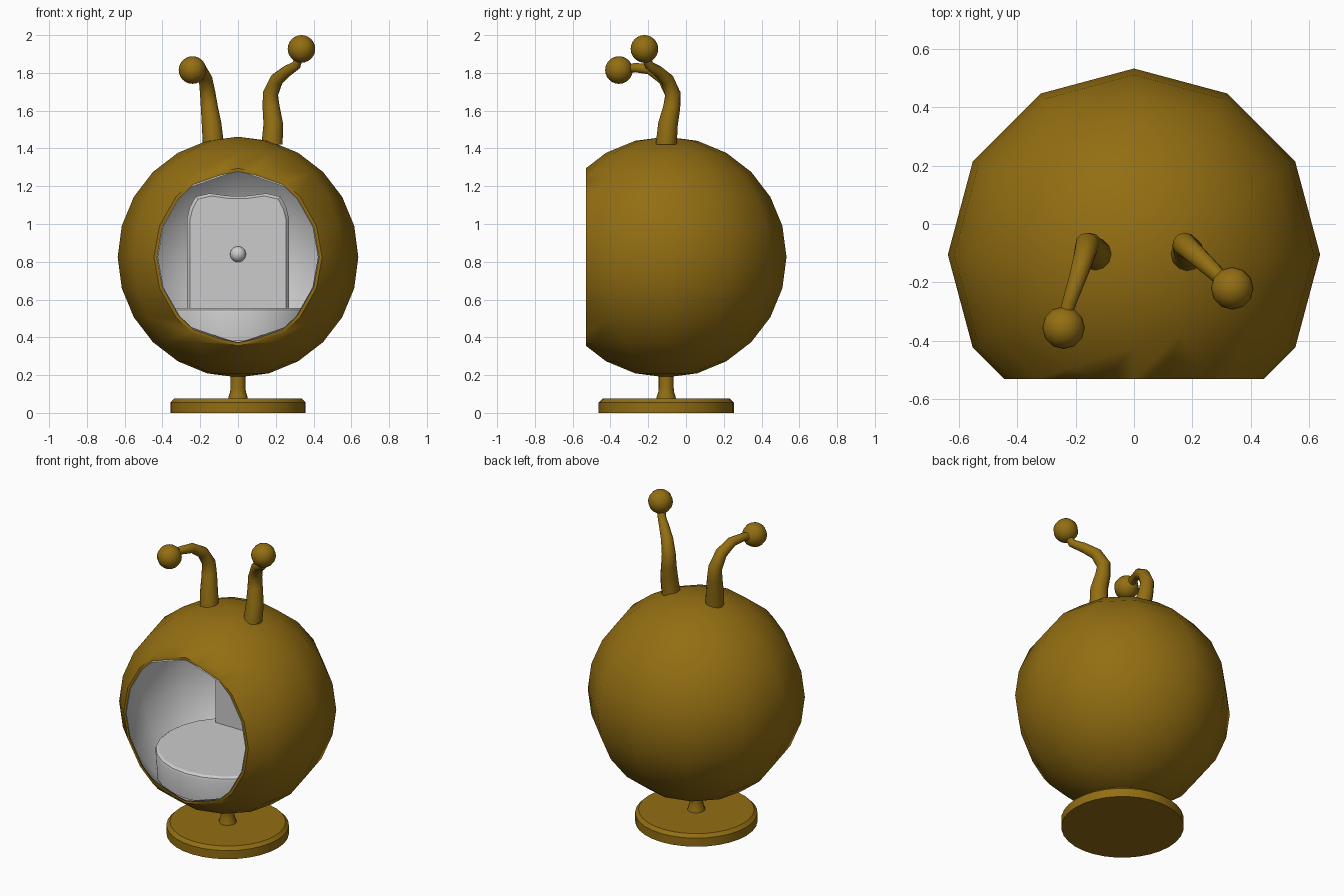
import bpy, bmesh, math
from mathutils import Vector, Matrix

if "Cube" in bpy.data.objects:
    bpy.data.objects.remove(bpy.data.objects["Cube"])

CY, CZ, R = -0.105, 0.825, 0.637      # globe centre and radius
FRONT = -0.53                         # plane of the opening

ochre = bpy.data.materials.new("ochre")
ochre.diffuse_color = (0.29, 0.155, 0.006, 1)
ochre.use_nodes = True
ochre.node_tree.nodes["Principled BSDF"].inputs["Base Color"].default_value = ochre.diffuse_color


def finish(name, bm, mat=None, angle=40):
    bmesh.ops.recalc_face_normals(bm, faces=bm.faces)
    me = bpy.data.meshes.new(name)
    bm.to_mesh(me)
    bm.free()
    ob = bpy.data.objects.new(name, me)
    bpy.context.collection.objects.link(ob)
    if mat:
        me.materials.append(mat)
    bpy.ops.object.select_all(action='DESELECT')
    ob.select_set(True)
    bpy.context.view_layer.objects.active = ob
    bpy.ops.object.shade_smooth_by_angle(angle=math.radians(angle))
    return ob


def sphere(bm, c, r, u=12, v=12):
    bmesh.ops.create_uvsphere(bm, u_segments=u, v_segments=v, radius=r,
                              matrix=Matrix.Translation(c))


def open_sphere(bm, r):
    sphere(bm, (0, CY, CZ), r)
    bmesh.ops.bisect_plane(bm, geom=bm.verts[:] + bm.edges[:] + bm.faces[:],
                           plane_co=(0, FRONT, 0), plane_no=(0, -1, 0), clear_outer=True)


def lathe(name, profile, n, mat=None):
    bm = bmesh.new()
    vs = [bm.verts.new((r, CY, z)) for r, z in profile]
    es = [bm.edges.new(p) for p in zip(vs, vs[1:])]
    bmesh.ops.spin(bm, geom=vs + es, cent=(0, CY, 0), axis=(0, 0, 1),
                   angle=math.tau, steps=n, use_merge=True)
    bmesh.ops.remove_doubles(bm, verts=bm.verts, dist=1e-4)
    return finish(name, bm, mat, 30)


# Outer globe with a flat rim around the opening
bm = bmesh.new()
open_sphere(bm, R)
rim = [e for e in bm.edges if e.is_boundary]
ext = bmesh.ops.extrude_edge_only(bm, edges=rim)["geom"]
inner_scale = 0.965
for v in (g for g in ext if isinstance(g, bmesh.types.BMVert)):
    v.co.x *= inner_scale
    v.co.z = CZ + (v.co.z - CZ) * inner_scale
finish("globe_shell", bm, ochre)

# Grey lining, facing inwards
bm = bmesh.new()
open_sphere(bm, R - 0.016)
lining = finish("globe_lining", bm)
lining.data.flip_normals()

# Seat cushion
lathe("seat_cushion", [(0, 0.38), (0.415, 0.38), (0.425, 0.53), (0.42, 0.545),
                       (0.405, 0.555), (0, 0.555)], 24)

# Backrest: rounded outline with a slight dip on top, bevelled front edge
half = [(0.27, 0.53), (0.27, 1.03), (0.255, 1.09), (0.225, 1.145), (0.15, 1.162), (0.06, 1.15)]
outline = half + [(0, 1.148)] + [(-x, z) for x, z in reversed(half)]
bm = bmesh.new()
rings = []
for y, s in ((0.135, 0.945), (0.155, 1.0), (0.36, 1.0)):
    rings.append([bm.verts.new((x * s, y, 0.53 + (z - 0.53) * (1 - (1 - s) * 0.4)))
                  for x, z in outline])
n = len(outline)
for a, b in zip(rings, rings[1:]):
    for i in range(n):
        j = (i + 1) % n
        bm.faces.new((a[i], a[j], b[j], b[i]))
bm.faces.new(rings[0])
bm.faces.new(rings[-1])
finish("backrest", bm, None, 30)

# Button on the backrest
bm = bmesh.new()
sphere(bm, (0, 0.135, 0.84), 0.042, 16, 10)
finish("backrest_button", bm)

# Stand: disc with chamfered rim, and flared stem
lathe("base_disc", [(0, 0), (0.358, 0), (0.358, 0.055), (0.338, 0.075), (0, 0.075)], 32, ochre)
lathe("stem", [(0, 0.07), (0.053, 0.07), (0.05, 0.085), (0.042, 0.11), (0.04, 0.13),
               (0.04, 0.215), (0, 0.215)], 16, ochre)


# Antennae: tapering tubes ending in balls
def antenna(side, path, ball):
    radii = [0.056, 0.052, 0.045, 0.041, 0.036, 0.03, 0.025, 0.022]
    pts = [Vector(p) for p in path]
    bm = bmesh.new()
    rings, t_old, u = [], None, Vector((1, 0, 0))
    for i, p in enumerate(pts):
        t = (pts[min(i + 1, len(pts) - 1)] - pts[max(i - 1, 0)]).normalized()
        if i == 0:
            t = Vector((0, 0, 1))
        u = (u - t * u.dot(t)).normalized()
        w = t.cross(u)
        rings.append([bm.verts.new(p + radii[i] * (u * math.cos(a) + w * math.sin(a)))
                      for a in (k * math.tau / 12 for k in range(12))])
    for a, b in zip(rings, rings[1:]):
        for k in range(12):
            j = (k + 1) % 12
            bm.faces.new((a[k], a[j], b[j], b[k]))
    bm.faces.new(rings[0])
    bm.faces.new(rings[-1])
    finish(side + "_antenna", bm, ochre, 50)
    bm = bmesh.new()
    sphere(bm, ball, 0.073, 12, 12)
    finish(side + "_antenna_ball", bm, ochre)


antenna("left", [(-0.13, -0.105, 1.42), (-0.14, -0.095, 1.53), (-0.152, -0.075, 1.62),
                 (-0.16, -0.07, 1.69), (-0.172, -0.115, 1.77), (-0.195, -0.19, 1.82),
                 (-0.222, -0.27, 1.828), (-0.24, -0.33, 1.815)], (-0.241, -0.355, 1.815))
antenna("right", [(0.18, -0.105, 1.42), (0.187, -0.095, 1.53), (0.175, -0.075, 1.62),
                  (0.172, -0.07, 1.69), (0.205, -0.1, 1.765), (0.26, -0.15, 1.81),
                  (0.308, -0.195, 1.84), (0.33, -0.217, 1.90)], (0.336, -0.22, 1.927))
